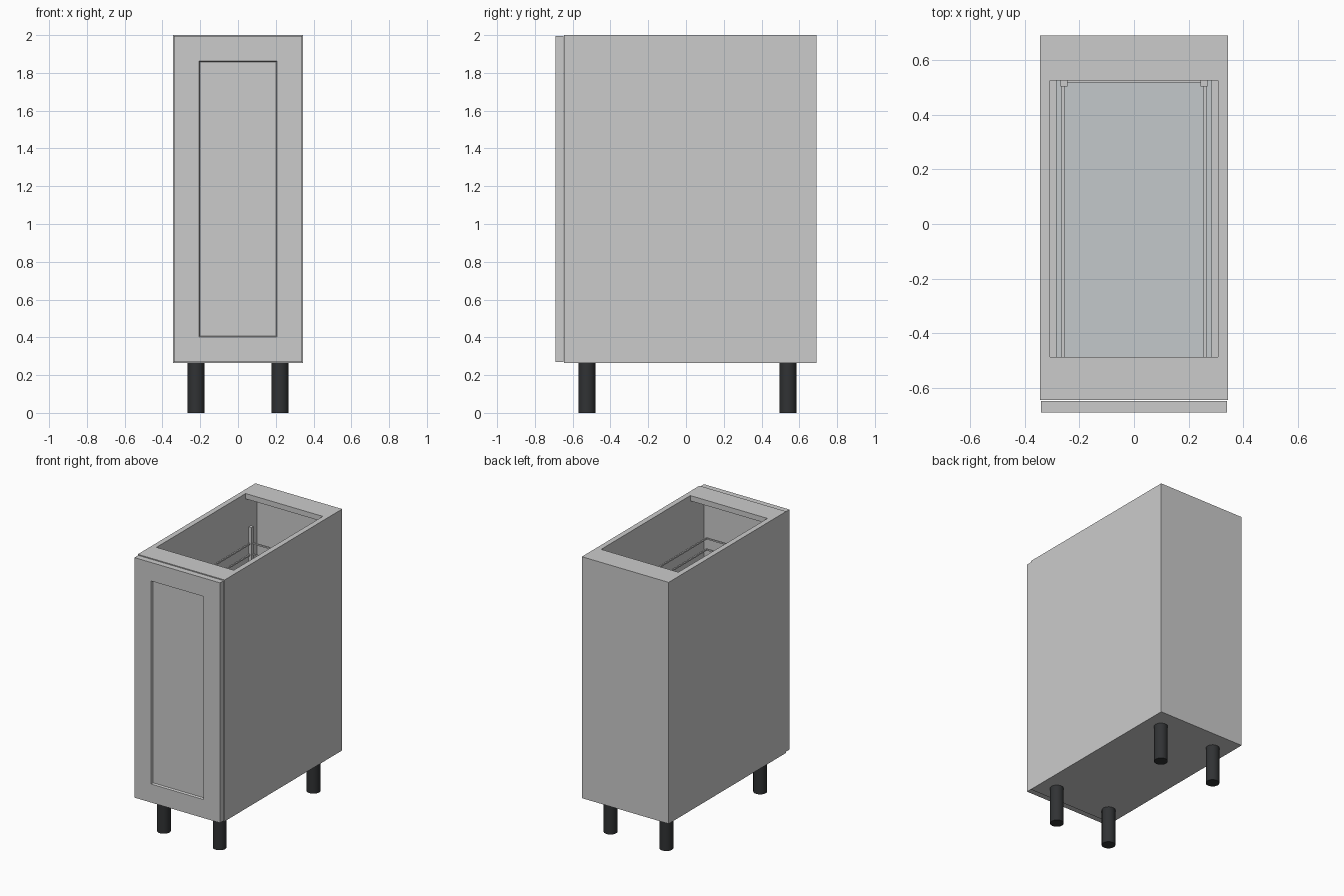
import bpy, bmesh

if "Cube" in bpy.data.objects:
    bpy.data.objects.remove(bpy.data.objects["Cube"])


def material(name, rgb):
    m = bpy.data.materials.new(name)
    m.diffuse_color = (*rgb, 1)
    m.use_nodes = True
    m.node_tree.nodes["Principled BSDF"].inputs["Base Color"].default_value = m.diffuse_color
    return m


def make(name, bm, mat=None):
    mesh = bpy.data.meshes.new(name)
    bm.to_mesh(mesh)
    bm.free()
    ob = bpy.data.objects.new(name, mesh)
    bpy.context.collection.objects.link(ob)
    if mat:
        mesh.materials.append(mat)
    return ob


def add_box(bm, x, y, z):
    """Add an axis-aligned box given (min, max) ranges."""
    verts = bmesh.ops.create_cube(bm, size=1)["verts"]
    for v in verts:
        for i, (lo, hi) in enumerate((x, y, z)):
            v.co[i] = lo if v.co[i] < 0 else hi


def box(name, x, y, z, mat=None):
    bm = bmesh.new()
    add_box(bm, x, y, z)
    return make(name, bm, mat)


dark = material("dark_plastic", (0.03, 0.032, 0.034))
steel = material("tray_steel", (0.55, 0.58, 0.6))

W, T = 0.345, 0.038              # half width, board thickness
IN = W - T                       # inner half width
FRONT, BACK, BASE, TOP = -0.645, 0.69, 0.265, 2.0

# Carcass boards
for side, s in (("left", -1), ("right", 1)):
    box(side + "_side_panel", sorted((s * IN, s * W)), (FRONT, BACK), (BASE, TOP))
box("bottom_panel", (-IN, IN), (FRONT, BACK), (BASE, BASE + T))
box("back_panel", (-IN, IN), (BACK - T, BACK), (BASE + T, TOP - T))
box("front_top_rail", (-IN, IN), (FRONT, -0.487), (TOP - T, TOP))
box("rear_top_rail", (-IN, IN), (0.525, BACK), (TOP - T, TOP))

# Shaker door with recessed centre panel
bm = bmesh.new()
add_box(bm, (-0.34, 0.34), (-0.69, -0.648), (0.27, 1.995))
bm.normal_update()
face = min(bm.faces, key=lambda f: f.calc_center_median().y)
bmesh.ops.inset_region(bm, faces=[face], thickness=0.133, use_even_offset=True)
bmesh.ops.inset_region(bm, faces=[face], thickness=0.005, depth=-0.014,
                       use_even_offset=True)
make("shaker_door", bm)

# Pull-out frame: rear posts and two trays, each with two guard rails
Y0, Y1 = -0.61, 0.528
for side, s in (("left", -1), ("right", 1)):
    box(side + "_pullout_post", (s * 0.257 - 0.0125, s * 0.257 + 0.0125),
        (0.503, Y1), (0.36, 1.78))


def guard_rail(bm, z, r=0.005, xr=0.26):
    for s in (-1, 1):
        add_box(bm, (s * xr - r, s * xr + r), (Y0, Y1), (z - r, z + r))
    for y in (Y0 + r, Y1 - r):
        add_box(bm, (-xr, xr), (y - r, y + r), (z - r, z + r))


for level, z in (("lower", 0.5), ("upper", 1.45)):
    box(level + "_tray", (-0.285, 0.285), (Y0, Y1), (z, z + 0.02), steel)
    bm = bmesh.new()
    for dz in (0.13, 0.21):
        guard_rail(bm, z + dz)
    make(level + "_tray_guard_rails", bm)

# Round feet
for row, y in (("front", -0.525), ("rear", 0.54)):
    for side, x in (("left", -0.222), ("right", 0.222)):
        bpy.ops.mesh.primitive_cylinder_add(vertices=32, radius=0.045, depth=BASE,
                                            location=(x, y, BASE / 2))
        foot = bpy.context.object
        foot.name = f"{row}_{side}_foot"
        foot.data.materials.append(dark)
        bpy.ops.object.shade_smooth_by_angle()
